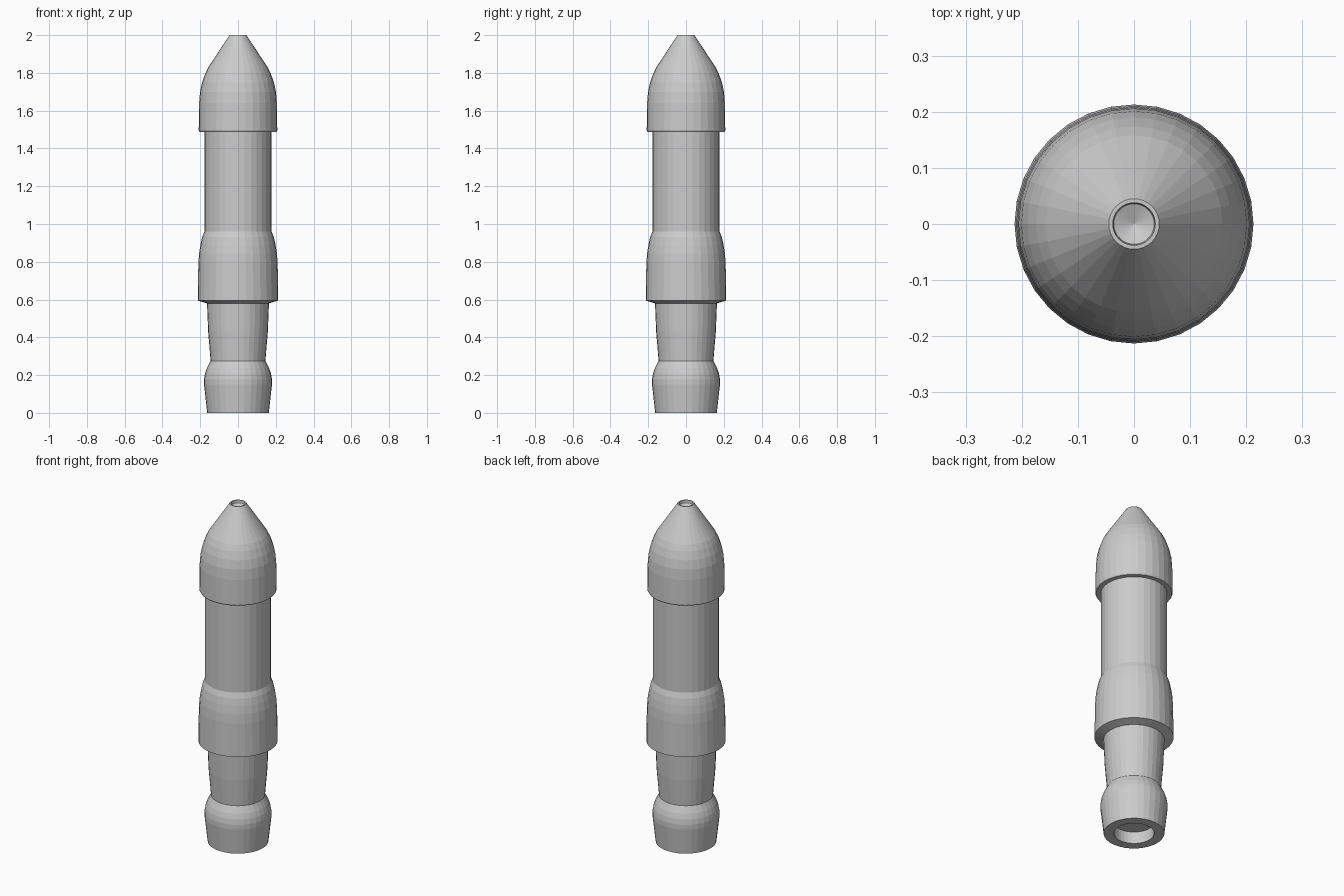
import bpy, bmesh, math

if "Cube" in bpy.data.objects:
    bpy.data.objects.remove(bpy.data.objects["Cube"])

SIDES = 32


def lathe(name, profile):
    """Revolve (radius, z) points round the z axis; radius 0 makes a pole."""
    bm = bmesh.new()
    rings = []
    for r, z in profile:
        if r == 0:
            rings.append([bm.verts.new((0, 0, z))] * SIDES)
        else:
            rings.append([bm.verts.new((r * math.cos(2 * math.pi * i / SIDES),
                                        r * math.sin(2 * math.pi * i / SIDES), z))
                          for i in range(SIDES)])
    for a, b in zip(rings, rings[1:]):
        for i in range(SIDES):
            j = (i + 1) % SIDES
            bm.faces.new(list(dict.fromkeys((a[i], a[j], b[j], b[i]))))
    bmesh.ops.recalc_face_normals(bm, faces=bm.faces[:])
    mesh = bpy.data.meshes.new(name)
    bm.to_mesh(mesh)
    bm.free()
    obj = bpy.data.objects.new(name, mesh)
    bpy.context.collection.objects.link(obj)
    return obj


# One continuous turned shell, listed from the base socket up to the tip
base_socket = [(0, 0.07), (0.108, 0.07), (0.108, 0)]
foot = [(0.163, 0), (0.18, 0.15), (0.18, 0.178), (0.175, 0.208),
        (0.165, 0.237), (0.147, 0.272)]
neck = [(0.145, 0.275), (0.158, 0.43), (0.164, 0.58)]
collar = [(0.213, 0.595), (0.213, 0.605), (0.21, 0.79), (0.206, 0.845),
          (0.199, 0.89), (0.19, 0.93), (0.178, 0.96)]
barrel = [(0.178, 1.0), (0.178, 1.488)]
nose = [(0.204, 1.488), (0.208, 1.495), (0.206, 1.64), (0.201, 1.70),
        (0.190, 1.75), (0.174, 1.795), (0.158, 1.828), (0.045, 2.0)]
tip_recess = [(0.038, 2.0), (0.036, 1.985), (0, 1.97)]

lathe("turned_body", base_socket + foot + neck + collar + barrel + nose + tip_recess)
